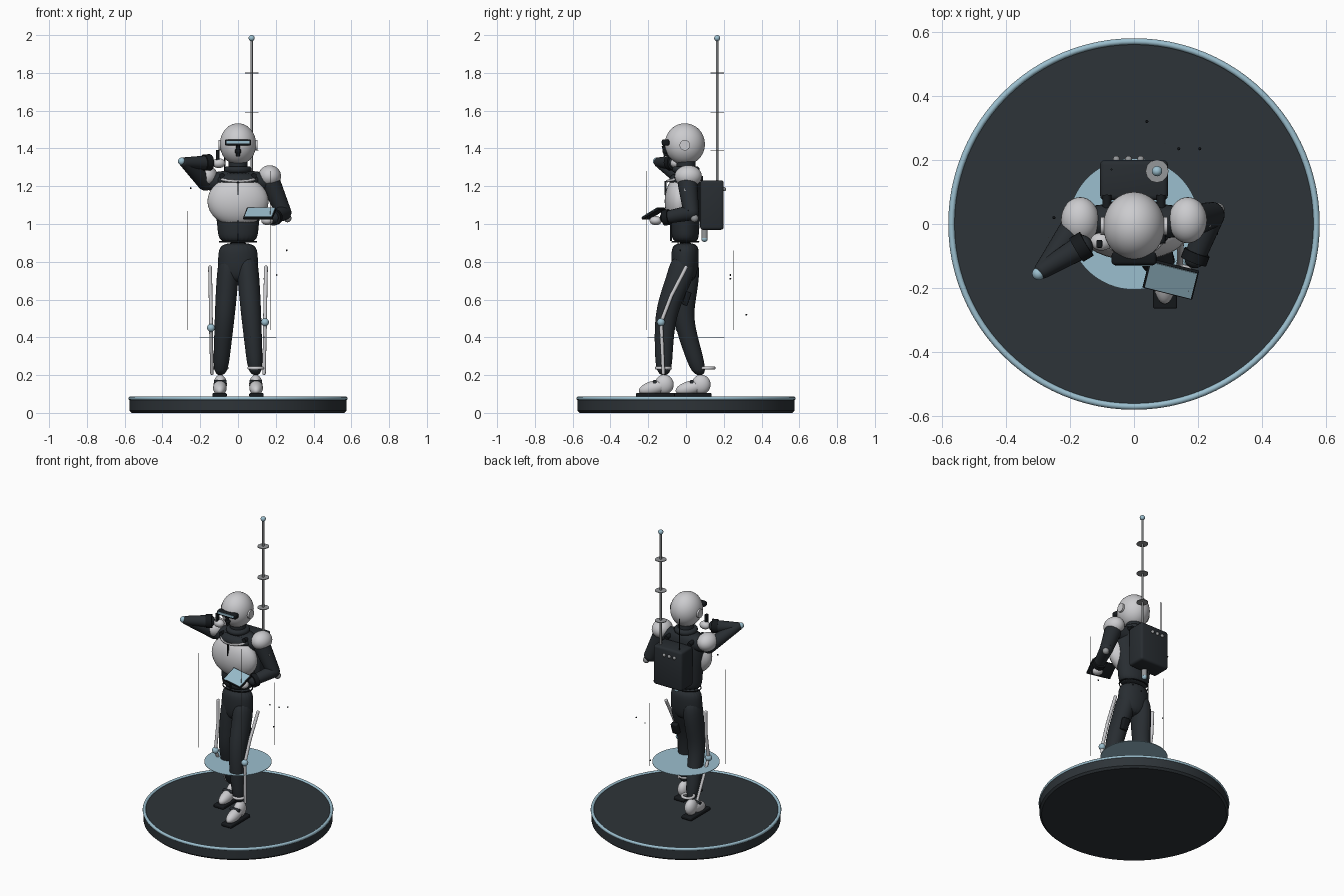
import bpy, bmesh, math
from mathutils import Vector

cube = bpy.data.objects.get("Cube")
if cube:
    bpy.data.objects.remove(cube, do_unlink=True)


def material(name, r, g, b):
    m = bpy.data.materials.new(name)
    m.use_nodes = True
    m.diffuse_color = (r, g, b, 1)
    bsdf = next(n for n in m.node_tree.nodes if n.type == "BSDF_PRINCIPLED")
    bsdf.inputs["Base Color"].default_value = (r, g, b, 1)
    return m


SUIT = material("dark suit", .021, .026, .031)
BASE = material("charcoal", .027, .034, .040)
BLACK = material("near black", .008, .010, .012)
WHITE = material("light shell", .60, .60, .62)
GREY = material("grey metal", .30, .31, .32)
BLUE = material("pale blue", .33, .52, .62)


def finish(name, bm, mat, loc=(0, 0, 0), rot=(0, 0, 0), smooth=True):
    mesh = bpy.data.meshes.new(name)
    bmesh.ops.recalc_face_normals(bm, faces=bm.faces[:])
    bm.to_mesh(mesh)
    bm.free()
    mesh.materials.append(mat)
    ob = bpy.data.objects.new(name, mesh)
    bpy.context.collection.objects.link(ob)
    ob.location, ob.rotation_euler = loc, rot
    if smooth:
        bpy.ops.object.select_all(action="DESELECT")
        bpy.context.view_layer.objects.active = ob
        ob.select_set(True)
        bpy.ops.object.shade_smooth_by_angle(angle=math.radians(40))
    return ob


def ball(name, mat, loc, size, rot=(0, 0, 0), seg=32):
    size = size if isinstance(size, tuple) else (size,) * 3
    bm = bmesh.new()
    bmesh.ops.create_uvsphere(bm, u_segments=seg, v_segments=seg // 2, radius=1)
    bmesh.ops.scale(bm, vec=size, verts=bm.verts)
    return finish(name, bm, mat, loc, rot)


def box(name, mat, loc, size, rot=(0, 0, 0), bevel=0):
    bm = bmesh.new()
    bmesh.ops.create_cube(bm, size=1)
    bmesh.ops.scale(bm, vec=size, verts=bm.verts)
    if bevel:
        bmesh.ops.bevel(bm, geom=bm.edges[:], offset=bevel, segments=3, profile=.5, affect="EDGES")
    return finish(name, bm, mat, loc, rot)


def rod(name, mat, a, b, r1, r2=None, seg=24):
    a, b = Vector(a), Vector(b)
    bm = bmesh.new()
    bmesh.ops.create_cone(bm, cap_ends=True, segments=seg, radius1=r1,
                          radius2=r1 if r2 is None else r2, depth=(b - a).length)
    turn = (b - a).to_track_quat("Z", "Y").to_euler()
    return finish(name, bm, mat, (a + b) / 2, turn)


def ring(name, mat, loc, radius, thick, scale=(1, 1, 1), rot=(0, 0, 0), seg=48):
    bm = bmesh.new()
    rows = []
    for i in range(seg):
        a = math.tau * i / seg
        row = []
        for j in range(10):
            b = math.tau * j / 10
            d = radius + thick * math.cos(b)
            row.append(bm.verts.new((d * math.cos(a) * scale[0], d * math.sin(a) * scale[1],
                                     thick * math.sin(b) * scale[2])))
        rows.append(row)
    for i in range(seg):
        p, q = rows[i], rows[(i + 1) % seg]
        for j in range(10):
            bm.faces.new((p[j], q[j], q[(j + 1) % 10], p[(j + 1) % 10]))
    return finish(name, bm, mat, loc, rot)


def loft(name, mat, sections, seg=16):
    """Skin of horizontal ellipses: x, y, z, x radius, y radius."""
    bm = bmesh.new()
    rows = [[bm.verts.new((x + rx * math.cos(math.tau * i / seg), y + ry * math.sin(math.tau * i / seg), z))
             for i in range(seg)] for x, y, z, rx, ry in sections]
    for p, q in zip(rows, rows[1:]):
        for i in range(seg):
            j = (i + 1) % seg
            bm.faces.new((p[i], p[j], q[j], q[i]))
    bm.faces.new(rows[0])
    bm.faces.new(rows[-1])
    ob = finish(name, bm, mat)
    mod = ob.modifiers.new("round", "SUBSURF")
    mod.levels = mod.render_levels = 2
    return ob


def limb(name, mat, joints):
    """Tapered segments with rounded joints: (point, radius)."""
    for i, ((a, r1), (b, r2)) in enumerate(zip(joints, joints[1:])):
        rod(f"{name}_segment_{i}", mat, a, b, r1, r2)
    for i, (p, r) in enumerate(joints):
        ball(f"{name}_joint_{i}", mat, p, r, seg=24)


# Round stand with rim and floating disc
rod("stand", BASE, (0, 0, .012), (0, 0, .078), .575, seg=96)
rod("stand_foot", BASE, (0, 0, 0), (0, 0, .012), .562, .575, seg=96)
ring("stand_rim", BLUE, (0, 0, .077), .570, .010, seg=96)
rod("floating_disc", BLUE, (0, 0, .398), (0, 0, .401), .205, seg=64)

# Legs, side braces, ankles and shoes
left_leg = [(-.01, .84, .055, .065), (-.025, .73, .06, .077), (-.083, .6, .057, .066),
            (-.112, .48, .053, .056), (-.118, .34, .046, .049), (-.117, .19, .039, .042)]
right_leg = [(0, .84, .055, .065), (0, .73, .06, .076), (-.01, .6, .057, .062),
             (-.015, .49, .053, .054), (.03, .34, .046, .051), (.076, .19, .039, .041)]
for side, s, leg, knee_z, foot_y in (("left", 1, left_leg, .48, -.12), ("right", -1, right_leg, .45, .075)):
    loft(side + "_leg", SUIT, [(s * (.094 - .048 * (z - .19) / .65), y, z, rx, ry) for y, z, rx, ry in leg])
    knee = (s * .143, leg[3][0] - .02, knee_z)
    mid = (s * .145, leg[2][0] + .005, .62)
    limb(side + "_brace", WHITE, [((s * .148, .0, .77), .010), (mid, .010), (knee, .010),
                                 ((s * .138, foot_y + .0, .21), .009)])
    ball(side + "_knee_joint", BLUE, knee, .021)
    ring(side + "_ankle_ring", WHITE, (s * .094, foot_y + (0 if s > 0 else .037), .237), .036, .009)
    box(side + "_sole", BLACK, (s * .097, foot_y - .042, .094), (.075, .205, .022), bevel=.006)
    ball(side + "_shoe_heel", WHITE, (s * .094, foot_y + .005, .15), (.035, .05, .052))
    ball(side + "_shoe_toe", WHITE, (s * .096, foot_y - .05, .133), (.036, .082, .037), (math.radians(14), 0, 0))
    rod(side + "_shoe_strap", SUIT, (s * .094 - .034, foot_y - .045, .165),
        (s * .094 + .034, foot_y - .045, .165), .010)

# Pelvis, torso and chest shell
loft("pelvis", SUIT, [(0, -.008, .69, .06, .045), (0, -.008, .74, .108, .07), (0, -.005, .83, .107, .075),
                      (0, -.003, .905, .097, .07)], 24)
loft("torso", SUIT, [(0, -.003, .895, .100, .070), (0, -.005, .96, .108, .074), (0, 0, 1.06, .118, .078),
                     (0, .005, 1.17, .135, .078), (0, .008, 1.25, .135, .07), (0, .005, 1.29, .075, .055)], 24)
ring("waist_seam", BLACK, (0, -.003, .905), .098, .004, (1, .72, 1))
ball("chest_shell", WHITE, (0, -.035, 1.12), (.162, .078, .132))
loft("chest_yoke", SUIT, [(0, -.015, 1.2, .11, .07), (0, -.015, 1.235, .125, .08), (0, -.005, 1.275, .09, .066)], 24)
ring("collar", WHITE, (0, -.024, 1.243), .094, .007, (1, .82, 1), (math.radians(12), 0, 0))
ring("neck_seal", SUIT, (0, 0, 1.288), .055, .018)
rod("neck", SUIT, (0, 0, 1.25), (0, 0, 1.35), .05)
box("chest_zip", BLACK, (0, -.108, 1.19), (.006, .012, .075))
box("belly_seam", BLACK, (0, -.079, .965), (.005, .010, .11))

# Head with visor, breather and ear discs
ball("helmet", WHITE, (0, -.006, 1.423), (.096, .106, .11), seg=48)
box("visor_frame", BLACK, (0, -.108, 1.431), (.14, .04, .033), bevel=.010)
box("visor_glass", BLUE, (0, -.128, 1.433), (.12, .006, .013))
rod("breather", BLACK, (0, -.106, 1.36), (0, -.118, 1.415), .011)
ball("breather_tip", BLACK, (0, -.108, 1.385), .017)
for side, s in (("left", 1), ("right", -1)):
    rod(side + "_ear_disc", WHITE, (s * .085, -.006, 1.417), (s * .104, -.006, 1.417), .028)
    ball(side + "_shoulder_cap", WHITE, (s * .168, .012, 1.253), (.06, .072, .058))
    rod(side + "_shoulder_link", SUIT, (s * .08, .008, 1.225), (s * .165, .008, 1.225), .055, .045)

# Left arm holding a tablet
limb("left_arm", SUIT, [((.175, .008, 1.215), .052), ((.242, .028, 1.06), .041), ((.190, -.105, 1.035), .033)])
ball("left_elbow_stud", GREY, (.262, .045, 1.03), .021)
rod("left_cuff", BLACK, (.197, -.088, 1.037), (.186, -.117, 1.033), .042)
ball("left_hand", WHITE, (.155, -.16, 1.018), (.032, .033, .024))
tilt = (math.radians(31), 0, math.radians(-14))
box("tablet", BLACK, (.115, -.172, 1.055), (.16, .105, .012), tilt, .003)
box("tablet_screen", BLUE, (.1155, -.1755, 1.061), (.148, .094, .004), tilt)
box("arm_badge", WHITE, (.235, .008, 1.18), (.006, .034, .012), (0, math.radians(-24), 0))

# Right arm raised to the head with a handset
limb("right_arm", SUIT, [((-.172, .005, 1.225), .048), ((-.284, -.143, 1.326), .027), ((-.165, -.072, 1.325), .038)])
ball("right_elbow_stud", BLUE, (-.298, -.155, 1.332), .020)
rod("right_cuff", BLACK, (-.18, -.081, 1.325), (-.148, -.062, 1.327), .043)
ball("right_hand", WHITE, (-.102, -.055, 1.322), (.035, .028, .026))
box("handset", BLACK, (-.108, -.062, 1.355), (.018, .025, .075), bevel=.004)

# Backpack with lamps, nozzle, straps and aerials
box("backpack", SUIT, (0, .137, 1.10), (.212, .125, .262), bevel=.015)
for i in range(3):
    ball(f"pack_lamp_{i}", GREY, (-.055 + .038 * i, .202, 1.185), .011, seg=16)
rod("pack_nozzle", GREY, (0, .098, .925), (0, .098, .975), .017)
ball("nozzle_glow", BLUE, (0, .098, .922), .017, seg=16)
for s in (-1, 1):
    rod("pack_strap", BLACK, (s * .085, -.06, 1.255), (s * .085, .09, 1.24), .014)
rod("short_aerial", BLACK, (-.07, .17, 1.22), (-.07, .17, 1.44), .003, seg=8)
rod("mast", GREY, (.072, .165, 1.1), (.072, .165, 1.98), .0065, seg=12)
ball("mast_tip", BLUE, (.072, .165, 1.984), .016)
for z in (1.39, 1.592, 1.8):
    rod("mast_disc", GREY, (.072, .165, z - .002), (.072, .165, z + .002), .036, seg=12)

# Thigh pouch
box("thigh_pouch", BLACK, (.075, .004, .605), (.045, .03, .075), (math.radians(-18), 0, 0), .006)

# Thin upright light lines and drifting specks around the figure
for i, top in enumerate((1.28, .86, 1.07)):
    a = math.radians(-51 + 120 * i)
    x, y = .27 * math.cos(a), .27 * math.sin(a)
    rod(f"light_line_{i}", GREY, (x, y, .44), (x, y, top), .0018, seg=6)
for i, p in enumerate(((.205, .235, .73), (.04, .32, .52), (.258, -.03, .86), (.14, .235, .71), (-.25, .02, 1.19))):
    ball(f"speck_{i}", BLACK, p, .005, seg=8)
